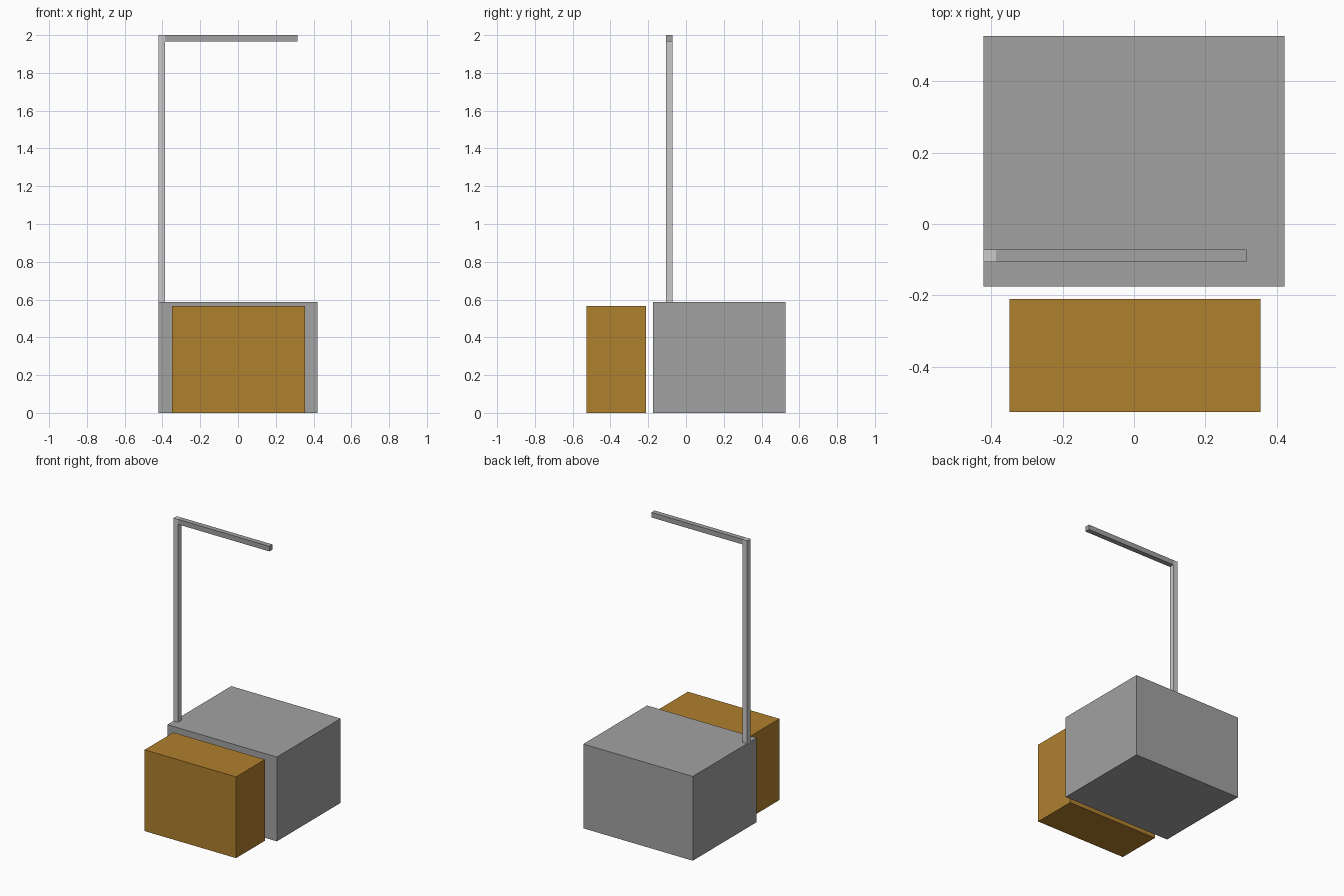
import bpy
import bmesh
from mathutils import Vector

if "Cube" in bpy.data.objects:
    bpy.data.objects.remove(bpy.data.objects["Cube"])


def material(name, rgb):
    m = bpy.data.materials.new(name)
    m.diffuse_color = (*rgb, 1.0)
    m.use_nodes = True
    m.node_tree.nodes["Principled BSDF"].inputs["Base Color"].default_value = m.diffuse_color
    return m


def box(name, lo, hi, mat=None):
    """Flat-faced box spanning two opposite corners."""
    lo, hi = Vector(lo), Vector(hi)
    size, centre = hi - lo, (lo + hi) / 2
    bm = bmesh.new()
    bmesh.ops.create_cube(bm, size=1.0)
    bmesh.ops.scale(bm, vec=size, verts=bm.verts)
    mesh = bpy.data.meshes.new(name)
    bm.to_mesh(mesh)
    bm.free()
    obj = bpy.data.objects.new(name, mesh)
    obj.location = centre
    bpy.context.collection.objects.link(obj)
    if mat:
        mesh.materials.append(mat)
    return obj


dark_grey = material("dark_grey", (0.36, 0.36, 0.36))
brown = material("brown", (0.43, 0.215, 0.027))

BAR = 0.035           # square bar thickness
POST_X = -0.422       # left side, flush with the cabinet
BAR_Y = -0.106        # front face of post and arm
CABINET_TOP = 0.587

# Large grey cabinet at the back and brown crate in front of it
box("cabinet", (-0.422, -0.175, 0), (0.422, 0.528, CABINET_TOP), dark_grey)
box("front_crate", (-0.35, -0.528, 0), (0.355, -0.211, 0.566), brown)

# Light grey post standing on the cabinet, with the arm reaching right
box("post", (POST_X, BAR_Y, CABINET_TOP), (POST_X + BAR, BAR_Y + BAR, 2.0))
box("overhead_arm", (POST_X + BAR, BAR_Y, 2.0 - BAR),
    (0.316, BAR_Y + BAR, 2.0), dark_grey)
